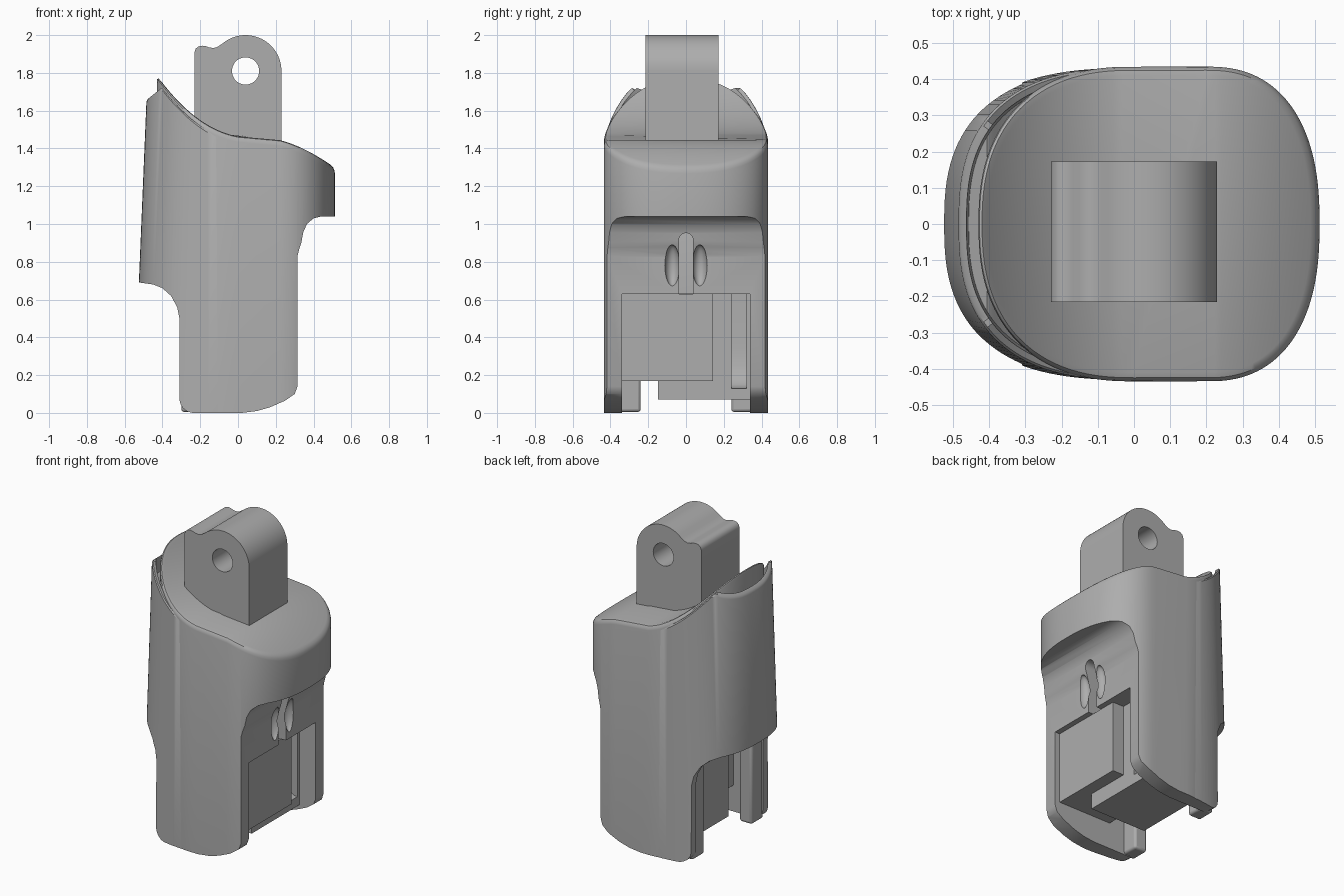
import bpy, bmesh, math

if "Cube" in bpy.data.objects:
    bpy.data.objects.remove(bpy.data.objects["Cube"])

grey = bpy.data.materials.new("mid_grey")
grey.use_nodes = True
grey.diffuse_color = (0.42, 0.42, 0.42, 1)
grey.node_tree.nodes["Principled BSDF"].inputs["Base Color"].default_value = (0.42, 0.42, 0.42, 1)


def make(name, bm):
    bmesh.ops.recalc_face_normals(bm, faces=bm.faces[:])
    mesh = bpy.data.meshes.new(name)
    bm.to_mesh(mesh)
    bm.free()
    mesh.materials.append(grey)
    obj = bpy.data.objects.new(name, mesh)
    bpy.context.collection.objects.link(obj)
    return obj


def extrude(name, points, y0, y1):
    """Extrude an xz outline along y."""
    bm = bmesh.new()
    face = bm.faces.new([bm.verts.new((x, y0, z)) for x, z in points])
    out = bmesh.ops.extrude_face_region(bm, geom=[face])["geom"]
    moved = [v for v in out if isinstance(v, bmesh.types.BMVert)]
    bmesh.ops.translate(bm, verts=moved, vec=(0, y1 - y0, 0))
    return make(name, bm)


def box(name, x0, x1, y0, y1, z0, z1):
    return extrude(name, [(x0, z0), (x1, z0), (x1, z1), (x0, z1)], y0, y1)


def arc(cx, cz, r, a0, a1, n):
    angles = [math.radians(a0 + (a1 - a0) * i / n) for i in range(n + 1)]
    return [(cx + r * math.cos(a), cz + r * math.sin(a)) for a in angles]


def plan_ring(cx, right, left, half, power, inset, count=128):
    """Rounded plan outline with separate right and left reach."""
    pts = []
    for i in range(count):
        a = 2 * math.pi * i / count
        c, s = math.cos(a), math.sin(a)
        centre, reach = (cx, right) if c > 0 else (0, left)
        x = centre + math.copysign(abs(c) ** (2 / power), c) * (reach - inset)
        y = math.copysign(abs(s) ** (2 / power), s) * (half - inset)
        pts.append((x, y))
    return pts


def loft(name, rings):
    """Skin symmetric rings and close both ends with strips across y."""
    bm = bmesh.new()
    rows = [[bm.verts.new(p) for p in ring] for ring in rings]
    n = len(rows[0])
    for a, b in zip(rows, rows[1:]):
        for i in range(n):
            j = (i + 1) % n
            bm.faces.new((a[i], a[j], b[j], b[i]))
    for row in (rows[0], rows[-1]):
        for i in range(n // 2):
            ids = dict.fromkeys((i, i + 1, n - i - 1, (n - i) % n))
            bm.faces.new([row[k] for k in ids])
    return make(name, bm)


def cut(obj, cutters):
    bpy.context.view_layer.objects.active = obj
    for c in cutters:
        mod = obj.modifiers.new("cut", "BOOLEAN")
        mod.operation = "DIFFERENCE"
        mod.solver = "EXACT"
        mod.object = c
        bpy.ops.object.modifier_apply(modifier=mod.name)


def smooth(obj):
    bpy.ops.object.select_all(action="DESELECT")
    obj.select_set(True)
    bpy.context.view_layer.objects.active = obj
    bpy.ops.object.shade_smooth_by_angle(angle=math.radians(35))


# Sweeping top surface
def top(x):
    if x < 0.1:
        return 1.455 + 1.343 * (0.1 - x) ** 2.2
    return 1.455 - 0.828 * max(0, x - 0.15) ** 1.64


def plate_top(x):
    return min(top(x) - 0.03, 1.70 + 0.8 * (x + 0.43))


# Main shell with a rounded rim
rings = []
for inset, drop in ((0, None), (0, 0.03), (0.003, 0.015), (0.01, 0.004), (0.025, 0)):
    ring = plan_ring(0.2, 0.313, 0.43, 0.435, 2.4, inset)
    rings.append([(x, y, -0.1 if drop is None else top(x) - drop) for x, y in ring])
shell = loft("main_shell", rings)

# Back cover plate with a groove behind its rim
rings = []
for inset, drop in ((0, None), (0, 0.01), (0.006, 0), (0.022, 0), (0.028, 0.1)):
    ring = plan_ring(0, 0.15, 0.485, 0.431, 2.6, inset)
    if drop is None:
        rings.append([(x * 1.15, y, -0.1) for x, y in ring])
    else:
        rings.append([(x, y, plate_top(x) - drop) for x, y in ring])
cover = loft("back_cover", rings)

# Cutters: lower outline, open cavity, slot and finger dimples
outline = [(0.8, 1.04), (0.44, 1.04), (0.40, 1.03), (0.365, 1.0), (0.345, 0.955),
           (0.335, 0.9), (0.325, 0.87), (0.315, 0.83), (0.315, 0.14), (0.3, 0.1),
           (0.25, 0.065), (0.17, 0.03), (0.1, 0.01), (0.02, 0), (-0.24, 0),
           (-0.265, 0.006), (-0.29, 0.023), (-0.304, 0.045), (-0.31, 0.07),
           (-0.31, 0.5), (-0.322, 0.56), (-0.355, 0.62), (-0.4, 0.66),
           (-0.45, 0.68), (-0.52, 0.69), (-0.8, 0.69), (-0.8, -0.4), (0.8, -0.4)]
lower = extrude("lower_cutter", outline, -0.7, 0.7)
cavity = box("cavity_cutter", -0.9, 0.9, -0.34, 0.34, -0.3, 0.63)

bm = bmesh.new()
slot_pts = [(-0.037, 0.5), (0.037, 0.5)] + arc(0, 0.915, 0.037, 0, 180, 12)
face = bm.faces.new([bm.verts.new((0.15, y, z)) for y, z in slot_pts])
geom = bmesh.ops.extrude_face_region(bm, geom=[face])["geom"]
bmesh.ops.translate(bm, vec=(0.21, 0, 0),
                    verts=[v for v in geom if isinstance(v, bmesh.types.BMVert)])
slot = make("slot_cutter", bm)

dimples = []
for side in (-1, 1):
    bm = bmesh.new()
    bmesh.ops.create_uvsphere(bm, u_segments=24, v_segments=16, radius=1)
    bmesh.ops.scale(bm, verts=bm.verts[:], vec=(0.05, 0.04, 0.11))
    bmesh.ops.translate(bm, verts=bm.verts[:], vec=(0.325, side * 0.073, 0.78))
    dimples.append(make("dimple_cutter", bm))

cut(shell, [lower, cavity, slot] + dimples)
cut(cover, [lower, cavity])

# Top lug with its pin hole
lug_pts = [(-0.23, 1.35), (0.23, 1.35)] + arc(0.04, 1.81, 0.19, 0, 125, 32)
lug_pts += [(-0.09, 1.95), (-0.11, 1.937), (-0.13, 1.932), (-0.15, 1.934),
            (-0.17, 1.941), (-0.19, 1.944), (-0.21, 1.94), (-0.224, 1.928), (-0.23, 1.91)]
lug = extrude("top_lug", lug_pts, -0.215, 0.173)
hole = extrude("hole_cutter", arc(0.04, 1.81, 0.072, 0, 352.5, 47), -0.5, 0.5)
cut(lug, [hole])

# Inner blocks, the rear one with a curved channel
front_block = box("front_block", -0.1, 0.28, -0.34, 0.143, 0.17, 0.63)
rear_block = box("rear_block", -0.2, 0.2, -0.147, 0.338, 0.07, 0.635)
channel = extrude("channel_cutter",
                  [(0.3, 0.13), (0.18, 0.13), (0.14, 0.15), (0.11, 0.19), (0.09, 0.25),
                   (0.08, 0.35), (0.08, 0.7), (0.3, 0.7)], 0.24, 0.32)
cut(rear_block, [channel])

# Rear posts inside the side walls
posts = []
for side, word in ((-1, "right"), (1, "left")):
    y0, y1 = sorted((side * 0.24, side * 0.36))
    post = box("post_" + word, -0.3, -0.21, y0, y1, 0.005, 0.66)
    mod = post.modifiers.new("soft_edges", "BEVEL")
    mod.width = 0.015
    mod.segments = 3
    posts.append(post)

for c in [lower, cavity, slot, hole, channel] + dimples:
    bpy.data.objects.remove(c)
for part in [shell, cover, lug, rear_block] + posts:
    smooth(part)
